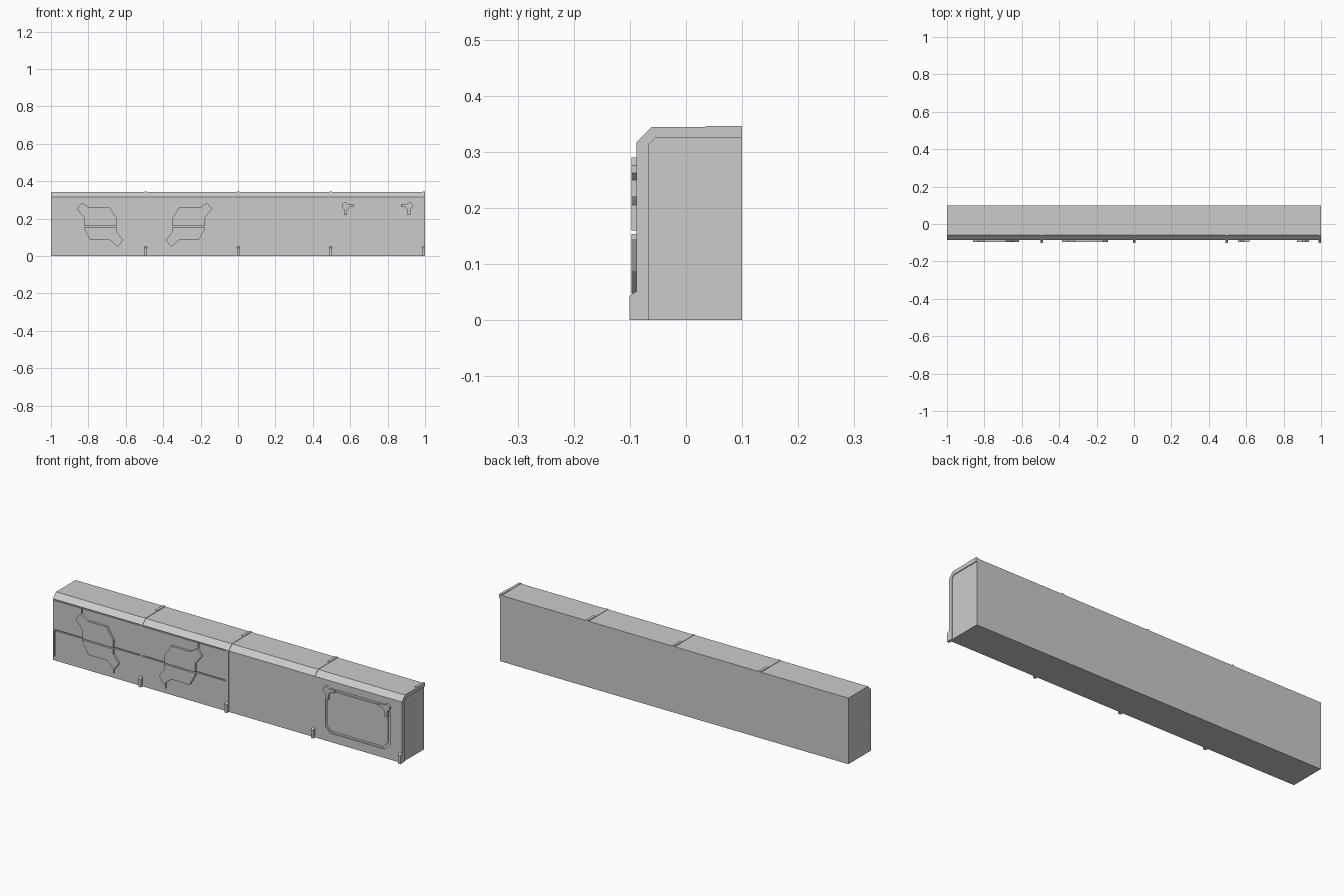
import bpy, bmesh

if "Cube" in bpy.data.objects:
    bpy.data.objects.remove(bpy.data.objects["Cube"])


def prism(name, pts, a, b, axis):
    """Extrude a 2D outline from a to b along 'x' (pts are y,z) or 'y' (pts are x,z)."""
    def place(p, t):
        return (t, p[0], p[1]) if axis == 'x' else (p[0], t, p[1])
    bm = bmesh.new()
    lo = [bm.verts.new(place(p, a)) for p in pts]
    hi = [bm.verts.new(place(p, b)) for p in pts]
    bm.faces.new(lo)
    bm.faces.new(hi[::-1])
    n = len(pts)
    for i in range(n):
        j = (i + 1) % n
        bm.faces.new((lo[i], lo[j], hi[j], hi[i]))
    bmesh.ops.recalc_face_normals(bm, faces=bm.faces[:])
    me = bpy.data.meshes.new(name)
    bm.to_mesh(me)
    bm.free()
    ob = bpy.data.objects.new(name, me)
    bpy.context.collection.objects.link(ob)
    return ob


def cut(target, cutter):
    mod = target.modifiers.new("cut", 'BOOLEAN')
    mod.operation = 'DIFFERENCE'
    mod.solver = 'EXACT'
    mod.object = cutter
    bpy.context.view_layer.objects.active = target
    bpy.ops.object.modifier_apply(modifier=mod.name)
    bpy.data.objects.remove(cutter)


def rect(x0, x1, z0, z1):
    return [(x0, z0), (x1, z0), (x1, z1), (x0, z1)]


def octagon(x0, x1, z0, z1, c):
    return [(x0 + c, z0), (x1 - c, z0), (x1, z0 + c), (x1, z1 - c),
            (x1 - c, z1), (x0 + c, z1), (x0, z1 - c), (x0, z0 + c)]


def mirrored(pts, total):
    return [(total - x, z) for x, z in pts]


FRONT, DEEP, PROUD = -0.086, -0.080, -0.097

# Main body with chamfered top front edge
body = prism("wall_body", [(0.1, 0), (FRONT, 0), (FRONT, 0.316), (-0.06, 0.342), (0.1, 0.342)],
             -1.0, 0.996, 'x')

# Panel seams cut into the two left bays
seams = [(-1.01, -0.012, 0.154, 0.160), (-1.01, -0.012, 0.310, 0.315),
         (-0.993, -0.988, 0.02, 0.156)]
for s in (lambda a, b: (a, b), lambda a, b: (-1 - b, -1 - a)):
    seams.append((*s(-0.836, -0.830), 0.27, 0.312))
    seams.append((*s(-0.652, -0.646), 0.025, 0.07))
for s in seams:
    cut(body, prism("seam_cutter", rect(*s), -0.12, DEEP, 'y'))

# Recessed frame with a flush panel in the right bay
cut(body, prism("frame_cutter", octagon(0.56, 0.93, 0.045, 0.278, 0.03), -0.12, DEEP, 'y'))
prism("inset_panel", octagon(0.572, 0.918, 0.057, 0.266, 0.026), FRONT, DEEP + 0.002, 'y')

# Raised angular plates, mirrored between the two left bays
upper = [(-0.835, 0.285), (-0.862, 0.253), (-0.823, 0.205), (-0.823, 0.160),
         (-0.647, 0.160), (-0.647, 0.200), (-0.685, 0.259), (-0.795, 0.259)]
lower = [(-0.823, 0.154), (-0.823, 0.145), (-0.79, 0.086), (-0.685, 0.086),
         (-0.642, 0.048), (-0.615, 0.086), (-0.647, 0.128), (-0.647, 0.154)]
for side, f in (("left", lambda p: p), ("right", lambda p: mirrored(p, -1.0))):
    prism("upper_plate_" + side, f(upper), PROUD, -0.078, 'y')
    prism("lower_plate_" + side, f(lower), PROUD, -0.078, 'y')

# Corner brackets on the recessed frame
bracket = [(0.555, 0.276), (0.572, 0.290), (0.588, 0.278), (0.618, 0.278), (0.618, 0.263),
           (0.598, 0.263), (0.584, 0.246), (0.584, 0.220), (0.568, 0.220), (0.568, 0.250),
           (0.555, 0.262)]
prism("bracket_left", bracket, PROUD, -0.078, 'y')
prism("bracket_right", mirrored(bracket, 1.49), PROUD, -0.078, 'y')

# Wrap-around ribs with a projecting foot between bays and at the right end
rib = [(-0.067, 0), (-0.101, 0), (-0.101, 0.043), (-0.088, 0.052), (-0.088, 0.317),
       (-0.061, 0.344), (0.034, 0.344), (0.036, 0.346), (0.1, 0.346), (0.1, 0.325),
       (-0.055, 0.325), (-0.067, 0.312)]
for i, x in enumerate((-0.5, -0.006, 0.488, 0.986)):
    prism("rib_%d" % (i + 1), rib, x, x + 0.014, 'x')
